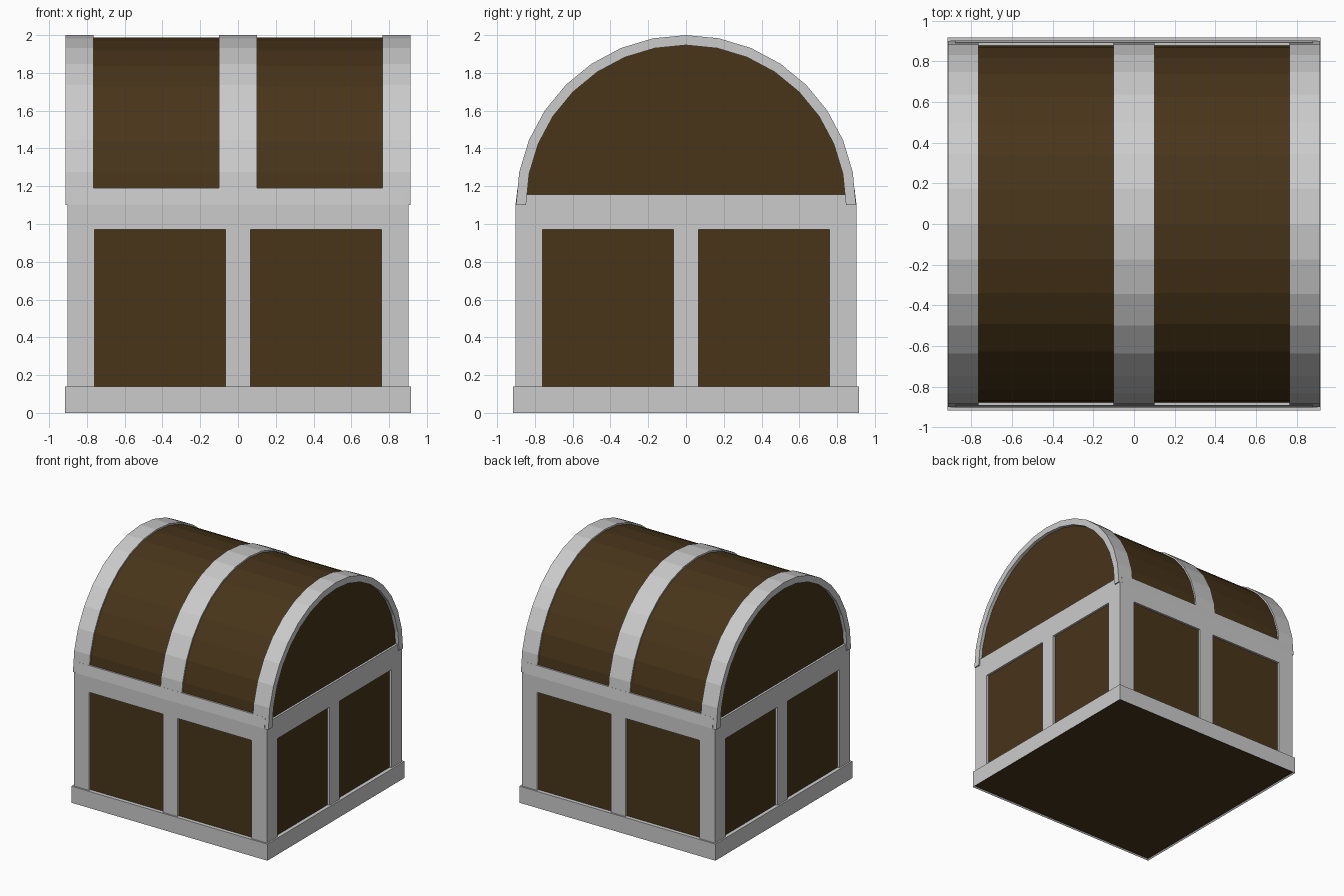
import bpy, bmesh
from math import sin, cos, pi

if "Cube" in bpy.data.objects:
    bpy.data.objects.remove(bpy.data.objects["Cube"])

wood = bpy.data.materials.new("dark_wood")
wood.diffuse_color = (0.065, 0.035, 0.01, 1)
wood.use_nodes = True
wood.node_tree.nodes["Principled BSDF"].inputs["Base Color"].default_value = wood.diffuse_color


def finish(name, bm, mat=None):
    bmesh.ops.recalc_face_normals(bm, faces=bm.faces[:])
    me = bpy.data.meshes.new(name)
    bm.to_mesh(me)
    bm.free()
    ob = bpy.data.objects.new(name, me)
    bpy.context.collection.objects.link(ob)
    if mat:
        me.materials.append(mat)
    return ob


def box(name, x0, x1, y0, y1, z0, z1, mat=None):
    return prism(name, [(y0, z0), (y1, z0), (y1, z1), (y0, z1)], x0, x1, mat)


def prism(name, profile, x0, x1, mat=None):
    """Extrude a (y, z) outline along x."""
    bm = bmesh.new()
    face = bm.faces.new([bm.verts.new((x0, y, z)) for y, z in profile])
    out = bmesh.ops.extrude_face_region(bm, geom=[face])
    verts = [v for v in out["geom"] if isinstance(v, bmesh.types.BMVert)]
    bmesh.ops.translate(bm, verts=verts, vec=(x1 - x0, 0, 0))
    return finish(name, bm, mat)


def arc(r, n=16, cz=1.1):
    return [(r * cos(pi * i / n), cz + r * sin(pi * i / n)) for i in range(n + 1)]


# Wooden body and barrel lid
box("body_wood", -0.885, 0.885, -0.885, 0.885, 0.05, 1.1, wood)
prism("lid_wood", arc(0.887), -0.885, 0.885, wood)

# Base skirt with a wooden underside set slightly in
skirt = box("base_skirt", -0.917, 0.917, -0.917, 0.917, 0, 0.14)
skirt.data.materials.append(None)
skirt.data.materials.append(wood)
bm = bmesh.new()
bm.from_mesh(skirt.data)
bottom = min(bm.faces, key=lambda f: f.calc_center_median().z)
bmesh.ops.inset_region(bm, faces=[bottom], thickness=0.015)
bottom.material_index = 1
bmesh.ops.translate(bm, verts=bottom.verts[:], vec=(0, 0, 0.01))
bm.to_mesh(skirt.data)
bm.free()

# Corner posts and middle straps on all four sides
for s in (-1, 1):
    a, b = sorted((s * 0.76, s * 0.903))
    for t in (-1, 1):
        c, d = sorted((t * 0.76, t * 0.903))
        box("corner_post", a, b, c, d, 0.14, 0.97)
    a, b = sorted((s * 0.87, s * 0.903))
    box("side_strap", a, b, -0.067, 0.067, 0.14, 0.97)
    box("front_back_strap", -0.067, 0.067, a, b, 0.14, 0.97)

# Rim around the top of the body, leaning in where it meets the lid
box("rim", -0.903, 0.903, -0.903, 0.903, 0.97, 1.1)
box("rim_ends", -0.903, 0.903, -0.89, 0.89, 1.1, 1.155)
prism("rim_lid_edge", [(-0.903, 1.1), (0.903, 1.1), (0.892, 1.19), (-0.892, 1.19)], -0.88, 0.88)

# Curved metal bands over the lid
band = arc(0.9) + arc(0.847)[::-1]
for name, x0, x1 in (("left_band", -0.914, -0.765), ("middle_band", -0.1, 0.1),
                     ("right_band", 0.765, 0.914)):
    prism(name, band, x0, x1)
